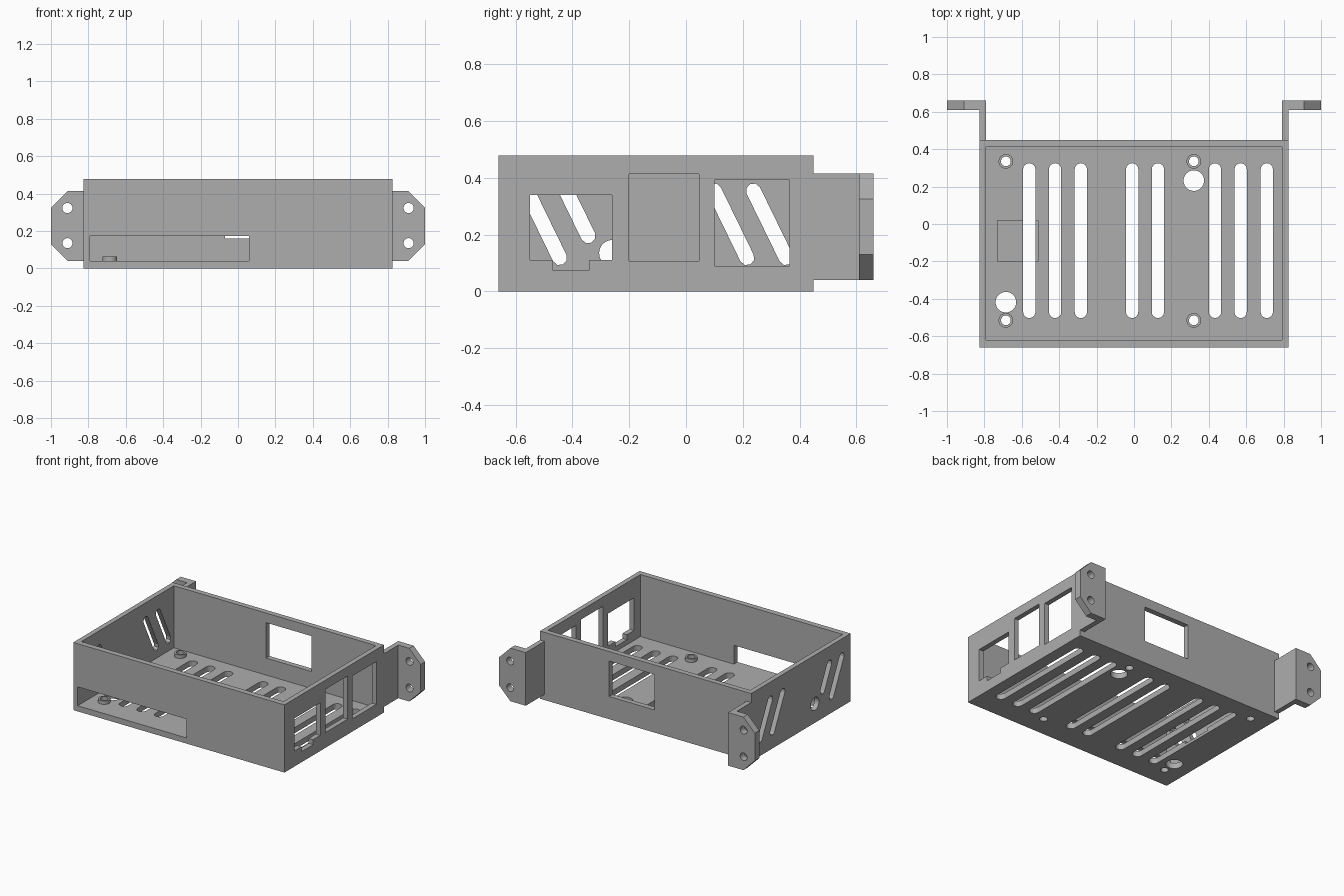
import bpy, bmesh, math
from mathutils import Vector

cube = bpy.data.objects.get("Cube")
if cube:
    bpy.data.objects.remove(cube, do_unlink=True)

grey = bpy.data.materials.new("plain grey")
grey.use_nodes = True
COLOUR = (0.42, 0.42, 0.42, 1)
grey.diffuse_color = COLOUR
grey.node_tree.nodes["Principled BSDF"].inputs["Base Color"].default_value = COLOUR


def prism(name, outline, axis, lo, hi):
    """Extrude a 2D outline along an axis from lo to hi."""
    place = {"x": lambda u, v, w: (w, u, v),
             "y": lambda u, v, w: (u, w, v),
             "z": lambda u, v, w: (u, v, w)}[axis]
    bm = bmesh.new()
    face = bm.faces.new([bm.verts.new(place(u, v, lo)) for u, v in outline])
    top = bmesh.ops.extrude_face_region(bm, geom=[face])["geom"]
    shift = Vector(place(0, 0, hi - lo))
    bmesh.ops.translate(bm, vec=shift, verts=[g for g in top if isinstance(g, bmesh.types.BMVert)])
    bmesh.ops.recalc_face_normals(bm, faces=bm.faces)
    mesh = bpy.data.meshes.new(name)
    bm.to_mesh(mesh)
    bm.free()
    mesh.materials.append(grey)
    obj = bpy.data.objects.new(name, mesh)
    bpy.context.collection.objects.link(obj)
    return obj


def rect(u0, u1, v0, v1):
    return [(u0, v0), (u1, v0), (u1, v1), (u0, v1)]


def circle(u, v, r, n=32):
    return [(u + r * math.cos(i * math.tau / n), v + r * math.sin(i * math.tau / n)) for i in range(n)]


def slot(p, q, r, n=8):
    """Long hole with rounded ends at p and q."""
    a = math.atan2(q[1] - p[1], q[0] - p[0])
    pts = []
    for (u, v), start in ((q, a - math.pi / 2), (p, a + math.pi / 2)):
        for i in range(n + 1):
            t = start + math.pi * i / n
            pts.append((u + r * math.cos(t), v + r * math.sin(t)))
    return pts


def cut(obj, outline, axis, lo, hi):
    """Subtract a prism from obj and discard the cutter."""
    tool = prism("cutter", outline, axis, lo, hi)
    tool.hide_render = True
    mod = obj.modifiers.new("cut", "BOOLEAN")
    mod.operation, mod.solver, mod.object = "DIFFERENCE", "EXACT", tool
    bpy.context.view_layer.objects.active = obj
    bpy.ops.object.modifier_apply(modifier=mod.name)
    bpy.data.objects.remove(tool, do_unlink=True)


# Open tray
WX, Y0, Y1, TOP, FLOOR = 0.825, -0.66, 0.45, 0.478, 0.04
case = prism("case", rect(-WX, WX, Y0, Y1), "z", 0, TOP)
cut(case, rect(-0.79, 0.79, -0.62, 0.412), "z", FLOOR, 0.6)

# Shallow floor pocket and vent slots
cut(case, rect(-0.73, -0.513, -0.2, 0.02), "z", 0.02, 0.1)
for x in (-0.56, -0.422, -0.284, -0.01, 0.128, 0.433, 0.57, 0.71):
    cut(case, slot((x, -0.47), (x, 0.292), 0.033), "z", -0.1, 0.1)

# Large floor holes
for x, y in ((0.32, 0.232), (-0.685, -0.418)):
    cut(case, circle(x, y, 0.055), "z", -0.1, 0.1)

# Standoffs with screw holes through the floor
for i, (x, y) in enumerate((x, y) for x in (-0.685, 0.32) for y in (-0.515, 0.335)):
    cut(case, circle(x, y, 0.026), "z", -0.1, 0.1)
    post = prism(f"standoff_{i + 1}", circle(x, y, 0.039), "z", FLOOR, 0.065)
    cut(post, circle(x, y, 0.026), "z", 0, 0.1)

# Front opening and back window
cut(case, rect(-0.79, 0.06, FLOOR, 0.173), "y", -0.7, -0.61)
cut(case, rect(-0.07, 0.285, 0.16, 0.41), "y", 0.4, 0.5)

# Port windows in the left wall, the first with a notch
for window in (rect(-0.55, -0.26, 0.11, 0.34), rect(-0.47, -0.34, 0.075, 0.12),
               rect(-0.2, 0.045, 0.108, 0.413), rect(0.1, 0.365, 0.09, 0.392)):
    cut(case, window, "x", 0.78, 0.9)

# Slanted vents and round hole in the right wall
for y, low in ((-0.445, 0.118), (-0.307, 0.195), (0.215, 0.118), (0.353, 0.118)):
    lean = math.tan(math.radians(26))
    ends = [(y - lean * (z - 0.118), z) for z in (low, 0.355)]
    cut(case, slot(*ends, 0.026, 4), "x", -0.9, -0.78)
cut(case, circle(-0.26, 0.135, 0.046), "x", -0.9, -0.78)

# Mounting brackets: L-shaped arms with chamfered, drilled flanges
for side, name in ((1, "left_bracket"), (-1, "right_bracket")):
    plan = [(0.79, Y1), (WX, Y1), (WX, 0.61), (1.0, 0.61), (1.0, 0.66), (0.79, 0.66)]
    bracket = prism(name, [(side * x, y) for x, y in plan], "z", 0.04, 0.415)
    bm = bmesh.new()
    bm.from_mesh(bracket.data)
    tips = [e for e in bm.edges
            if all(abs(v.co.x) > 0.99 for v in e.verts)
            and abs(e.verts[0].co.z - e.verts[1].co.z) < 0.01]
    bmesh.ops.bevel(bm, geom=tips, offset=0.09, segments=1, affect="EDGES")
    bm.to_mesh(bracket.data)
    bm.free()
    for z in (0.135, 0.323):
        cut(bracket, circle(side * 0.912, z, 0.027), "y", 0.5, 0.7)
